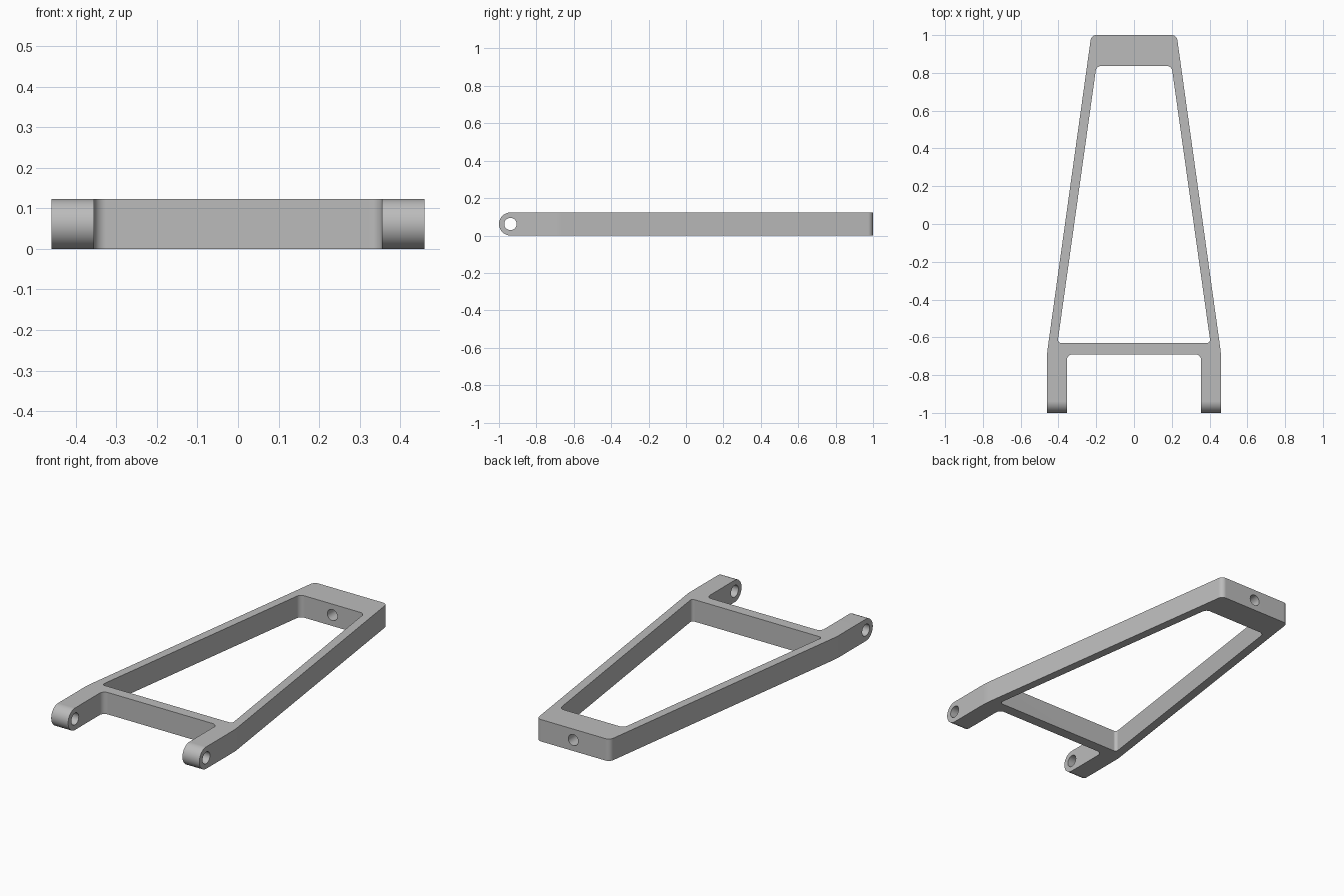
import bpy, bmesh, math
from mathutils import Vector, Matrix

cube = bpy.data.objects.get("Cube")
if cube:
    bpy.data.objects.remove(cube, do_unlink=True)

HEIGHT = 0.123
MID = HEIGHT / 2
PIVOT_Y = -1 + MID

grey = bpy.data.materials.new("plain grey")
grey.use_nodes = True
colour = (0.5, 0.5, 0.5, 1)
grey.diffuse_color = colour
grey.node_tree.nodes["Principled BSDF"].inputs["Base Color"].default_value = colour


def rounded(corners, steps=8):
    """Replace each (x, y, radius) corner with a tangent arc."""
    pts = []
    for i, (x, y, r) in enumerate(corners):
        p = Vector((x, y))
        if r == 0:
            pts.append(p)
            continue
        a = (Vector(corners[i - 1][:2]) - p).normalized()
        b = (Vector(corners[(i + 1) % len(corners)][:2]) - p).normalized()
        half = a.angle(b) / 2
        centre = p + (a + b).normalized() * (r / math.sin(half))
        start = p + a * (r / math.tan(half)) - centre
        sweep = start.angle_signed(p + b * (r / math.tan(half)) - centre)
        for k in range(steps + 1):
            pts.append(centre + Matrix.Rotation(-sweep * k / steps, 2) @ start)
    return pts


def prism(name, pts, place, low, high):
    """Extrude a flat profile; place maps (u, v, w) to model space."""
    bm = bmesh.new()
    face = bm.faces.new([bm.verts.new(place(u, v, low)) for u, v in pts])
    new = bmesh.ops.extrude_face_region(bm, geom=[face])["geom"]
    shift = place(0, 0, high) - place(0, 0, low)
    bmesh.ops.translate(bm, vec=shift, verts=[g for g in new if isinstance(g, bmesh.types.BMVert)])
    bmesh.ops.recalc_face_normals(bm, faces=bm.faces)
    mesh = bpy.data.meshes.new(name)
    bm.to_mesh(mesh)
    bm.free()
    mesh.materials.append(grey)
    obj = bpy.data.objects.new(name, mesh)
    bpy.context.collection.objects.link(obj)
    return obj


def circle(u, v, r, n=32):
    return [(u + r * math.cos(math.tau * k / n), v + r * math.sin(math.tau * k / n)) for k in range(n)]


def flat(u, v, w):
    return Vector((u, v, w))


def sideways(u, v, w):
    return Vector((w, u, v))


def lengthways(u, v, w):
    return Vector((u, w, v))


def mirrored(half):
    return half + [(-x, y, r) for x, y, r in reversed(half)]


# Plan outline of the arm: notch, lug, bend and narrow back end
outline = mirrored([(0.355, -0.69, 0.03), (0.355, -1.1, 0), (0.46, -1.1, 0),
                    (0.46, -0.68, 0.3), (0.226, 1, 0.03)])
frame = prism("swing_arm_frame", rounded(outline), flat, 0, HEIGHT)

# Tapered window between the arms
window = prism("window_cutter", rounded(mirrored([(0.405, -0.63, 0.016), (0.199, 0.837, 0.03)])),
               flat, -0.1, HEIGHT + 0.1)

# Side profile that rounds the lug ends
arc = [(PIVOT_Y + MID * math.cos(t), MID + MID * math.sin(t))
       for t in (math.pi / 2 + math.pi * k / 24 for k in range(25))]
side = prism("lug_rounding", arc + [(1.1, 0), (1.1, HEIGHT)], sideways, -0.6, 0.6)

# Pivot bore through both lugs, and bolt hole through the back block
bore = prism("pivot_bore_cutter", circle(PIVOT_Y, MID, 0.033), sideways, -0.7, 0.7)
bolt = prism("bolt_hole_cutter", circle(0, MID, 0.031), lengthways, 0.7, 1.2)

bpy.context.view_layer.objects.active = frame
for cutter, operation in ((side, 'INTERSECT'), (window, 'DIFFERENCE'),
                          (bore, 'DIFFERENCE'), (bolt, 'DIFFERENCE')):
    mod = frame.modifiers.new(cutter.name, 'BOOLEAN')
    mod.object, mod.operation, mod.solver = cutter, operation, 'EXACT'
    bpy.ops.object.modifier_apply(modifier=mod.name)
    bpy.data.objects.remove(cutter, do_unlink=True)

# Smooth the fillets while keeping the flat faces crisp
for obj in bpy.context.selected_objects:
    obj.select_set(False)
frame.select_set(True)
bpy.ops.object.shade_smooth_by_angle(angle=math.radians(30))
weighted = frame.modifiers.new("flat_face_normals", 'WEIGHTED_NORMAL')
weighted.keep_sharp = True
